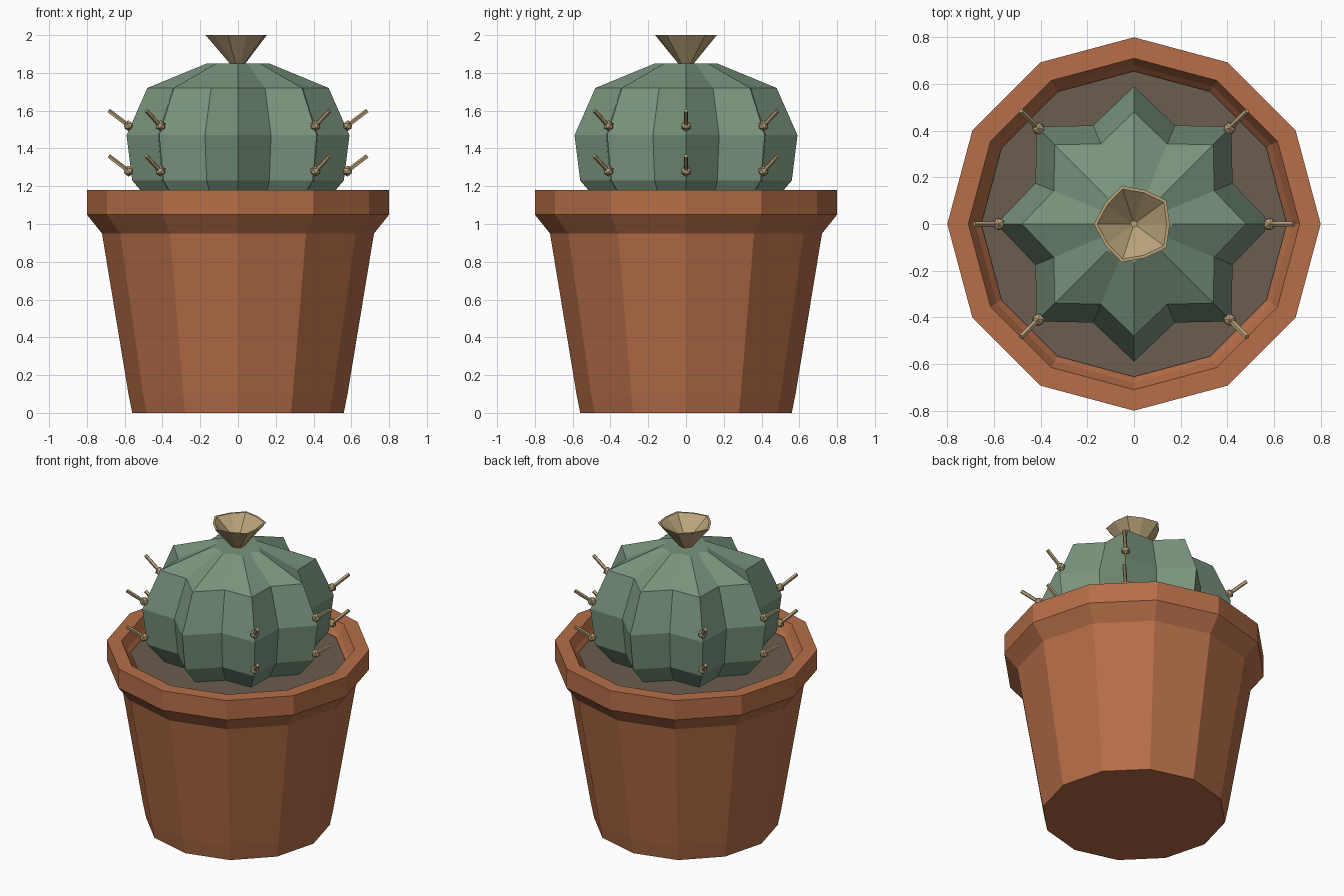
import bpy, bmesh, math
from mathutils import Vector, Matrix

if "Cube" in bpy.data.objects:
    bpy.data.objects.remove(bpy.data.objects["Cube"])


def material(name, rgb):
    m = bpy.data.materials.new(name)
    lin = [((c / 255 + 0.055) / 1.055) ** 2.4 for c in rgb]
    m.diffuse_color = (*lin, 1)
    m.use_nodes = True
    m.node_tree.nodes["Principled BSDF"].inputs["Base Color"].default_value = m.diffuse_color
    return m


terracotta = material("terracotta", (182, 110, 72))
soil_brown = material("soil brown", (107, 93, 80))
cactus_green = material("cactus green", (121, 148, 125))
straw = material("straw", (186, 163, 122))


def finish(name, bm, mat):
    bmesh.ops.recalc_face_normals(bm, faces=bm.faces[:])
    mesh = bpy.data.meshes.new(name)
    bm.to_mesh(mesh)
    bm.free()
    mesh.materials.append(mat)
    ob = bpy.data.objects.new(name, mesh)
    bpy.context.collection.objects.link(ob)
    return ob


def lathe(name, profile, sides, mat, valley=1.0, start=0.0):
    """Spin (radius, z) points; every second vertex is scaled by valley."""
    bm = bmesh.new()
    rings = []
    for r, z in profile:
        ring = []
        for i in range(sides):
            a = start + 2 * math.pi * i / sides
            k = r * (valley if i % 2 else 1)
            ring.append(bm.verts.new((k * math.cos(a), k * math.sin(a), z)))
        rings.append(ring)
    for lo, hi in zip(rings, rings[1:]):
        for i in range(sides):
            j = (i + 1) % sides
            bm.faces.new((lo[i], lo[j], hi[j], hi[i]))
    # fan caps at both ends
    for ring, (r, z) in ((rings[0], profile[0]), (rings[-1], profile[-1])):
        c = bm.verts.new((0, 0, z))
        for i in range(sides):
            bm.faces.new((ring[i], ring[(i + 1) % sides], c))
    return finish(name, bm, mat)


# Pot with flared rim and recessed inside
lathe("pot", [(0.56, 0), (0.58, 0.1), (0.72, 0.95), (0.80, 1.05), (0.80, 1.18),
              (0.71, 1.18), (0.68, 1.12), (0.64, 1.07)], 12, terracotta)

# Soil
lathe("soil", [(0.64, 1.075), (0.655, 1.105)], 12, soil_brown)

# Ribbed cactus body: eight ridges and eight valleys
lathe("cactus_body", [(0.44, 1.09), (0.56, 1.23), (0.59, 1.47), (0.48, 1.72),
                      (0.165, 1.85)], 16, cactus_green, valley=0.775)

# Cup-shaped flower with five soft points
lathe("flower", [(0.035, 1.84), (0.172, 2.0), (0.158, 2.0), (0.015, 1.88)],
      10, straw, valley=0.89, start=math.pi)

# Spines: a small bud and an upward rod, two per rib on six of the ribs
bm = bmesh.new()
for deg in (0, 45, 135, 180, 225, 315):
    out = Vector((math.cos(math.radians(deg)), math.sin(math.radians(deg)), 0))
    for z in (1.28, 1.52):
        base = out * 0.58 + Vector((0, 0, z))
        tip = out * 0.685 + Vector((0, 0, z + 0.08))
        turn = Matrix.Rotation(math.radians(deg), 4, 'Z')
        bmesh.ops.create_icosphere(bm, subdivisions=1, radius=0.029,
                                   matrix=Matrix.Translation(base) @ turn)
        d = tip - base
        rot = d.to_track_quat('Z', 'Y').to_matrix().to_4x4()
        bmesh.ops.create_cone(bm, cap_ends=True, segments=5, radius1=0.012,
                              radius2=0.012, depth=d.length,
                              matrix=Matrix.Translation((base + tip) / 2) @ rot)
finish("spines", bm, straw)
